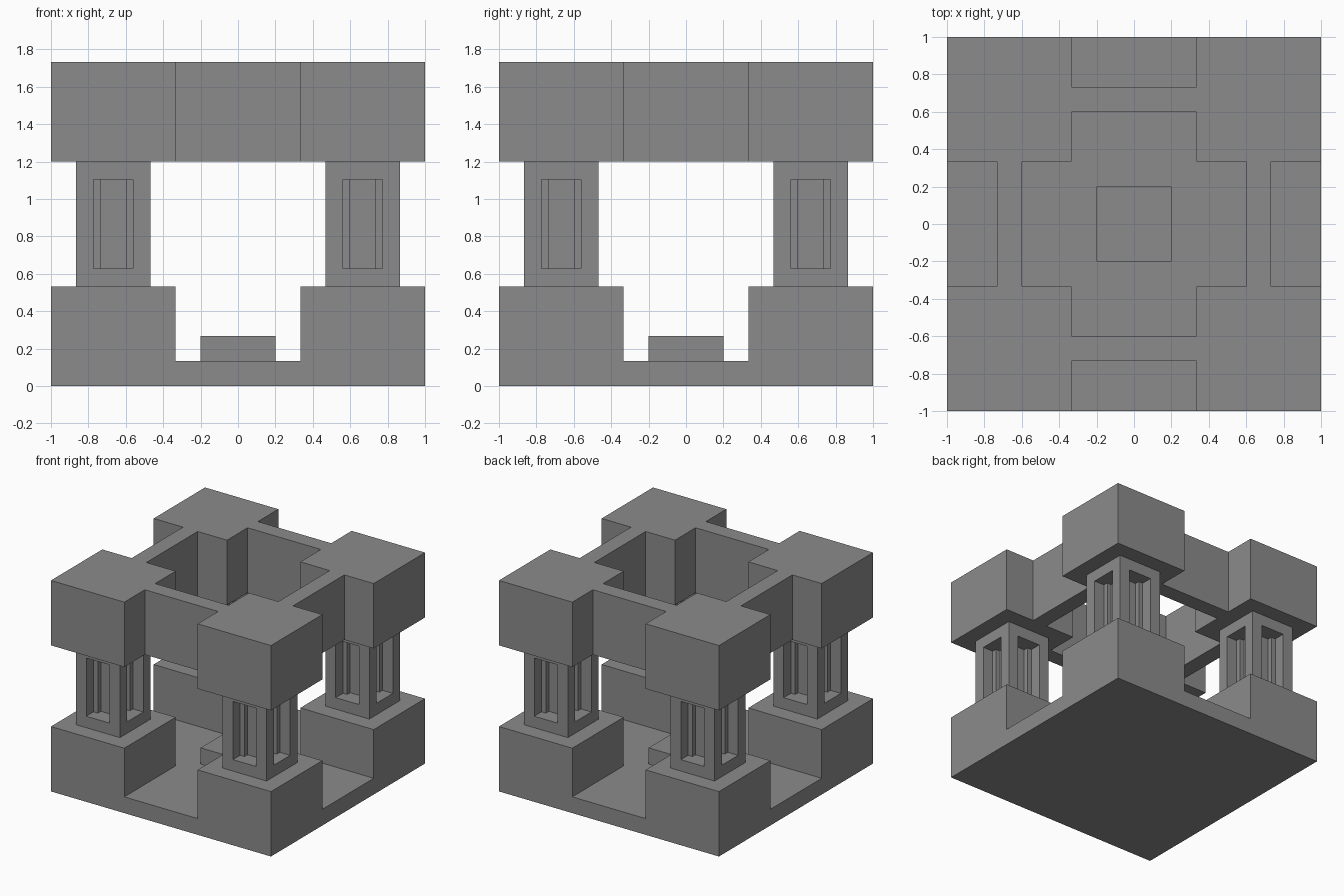
import bpy
import bmesh
from math import radians
from mathutils import Vector

U = 1 / 15  # module that all sizes are multiples of

cube = bpy.data.objects.get("Cube")
if cube:
    bpy.data.objects.remove(cube, do_unlink=True)

stone = bpy.data.materials.new("stone_grey")
stone.use_nodes = True
GREY = (0.26, 0.26, 0.26, 1)
stone.diffuse_color = GREY
stone.node_tree.nodes["Principled BSDF"].inputs["Base Color"].default_value = GREY


def finish(bm, name, location=(0, 0, 0)):
    bmesh.ops.recalc_face_normals(bm, faces=bm.faces[:])
    mesh = bpy.data.meshes.new(name)
    bm.to_mesh(mesh)
    bm.free()
    mesh.materials.append(stone)
    obj = bpy.data.objects.new(name, mesh)
    obj.location = location
    bpy.context.collection.objects.link(obj)
    return obj


def raise_faces(bm, faces, height):
    """Extrude faces upward as one region, leaving none inside."""
    result = bmesh.ops.extrude_face_region(bm, geom=faces)
    verts = [g for g in result["geom"] if isinstance(g, bmesh.types.BMVert)]
    bmesh.ops.translate(bm, verts=verts, vec=(0, 0, height))
    return [g for g in result["geom"] if isinstance(g, bmesh.types.BMFace)]


def plan_cells(bm, cuts, z, keep):
    """Lay a sheet of cells between the cut lines where keep(x, y) is true."""
    spans = list(zip(cuts, cuts[1:]))
    faces = []
    for x0, x1 in spans:
        for y0, y1 in spans:
            if keep(abs(x0 + x1) / 2, abs(y0 + y1) / 2):
                corners = ((x0, y0), (x1, y0), (x1, y1), (x0, y1))
                faces.append(bm.faces.new(
                    [bm.verts.new((x * U, y * U, z * U)) for x, y in corners]))
    bmesh.ops.remove_doubles(bm, verts=bm.verts[:], dist=0.0001)
    return bm.faces[:]


def merge_flat(bm):
    bmesh.ops.recalc_face_normals(bm, faces=bm.faces[:])
    bmesh.ops.dissolve_limit(bm, angle_limit=radians(1),
                             verts=bm.verts[:], edges=bm.edges[:])


def box(bm, size):
    bmesh.ops.create_cube(bm, size=1)
    bmesh.ops.scale(bm, verts=bm.verts[:], vec=Vector(size) * U)


# Base: a floor slab with four raised corner blocks
bm = bmesh.new()
sheet = plan_cells(bm, (-15, -5, 5, 15), 0, lambda x, y: True)
floor = raise_faces(bm, sheet, 2 * U)
corners = [f for f in floor
           if min(abs(c) for c in f.calc_center_median()[:2]) > 5 * U]
raise_faces(bm, corners, 6 * U)
merge_flat(bm)
finish(bm, "base")

# Low plinth in the middle of the floor
bm = bmesh.new()
box(bm, (6, 6, 2))
finish(bm, "centre_plinth", (0, 0, 3 * U))

# Pillars with a blind window sunk in each side
for side_x, x in (("left", 10), ("right", -10)):
    for side_y, y in (("front", -10), ("back", 10)):
        bm = bmesh.new()
        box(bm, (6, 6, 10))
        bm.normal_update()
        walls = [f for f in bm.faces if abs(f.normal.z) < 0.5]
        bmesh.ops.inset_individual(bm, faces=walls, thickness=2 * U)
        for wall in walls:
            inward = -wall.normal * 2 * U
            niche = bmesh.ops.extrude_discrete_faces(bm, faces=[wall])["faces"][0]
            bmesh.ops.translate(bm, verts=niche.verts[:], vec=inward)
        finish(bm, f"pillar_{side_y}_{side_x}", (x * U, y * U, 13 * U))

# Roof: four corner blocks joined by a ring of thin beams
bm = bmesh.new()
sheet = plan_cells(
    bm, (-15, -11, -9, -5, 5, 9, 11, 15), 18,
    lambda x, y: min(x, y) > 5 or 9 < max(x, y) < 11)
raise_faces(bm, sheet, 8 * U)
merge_flat(bm)
finish(bm, "roof_ring")
